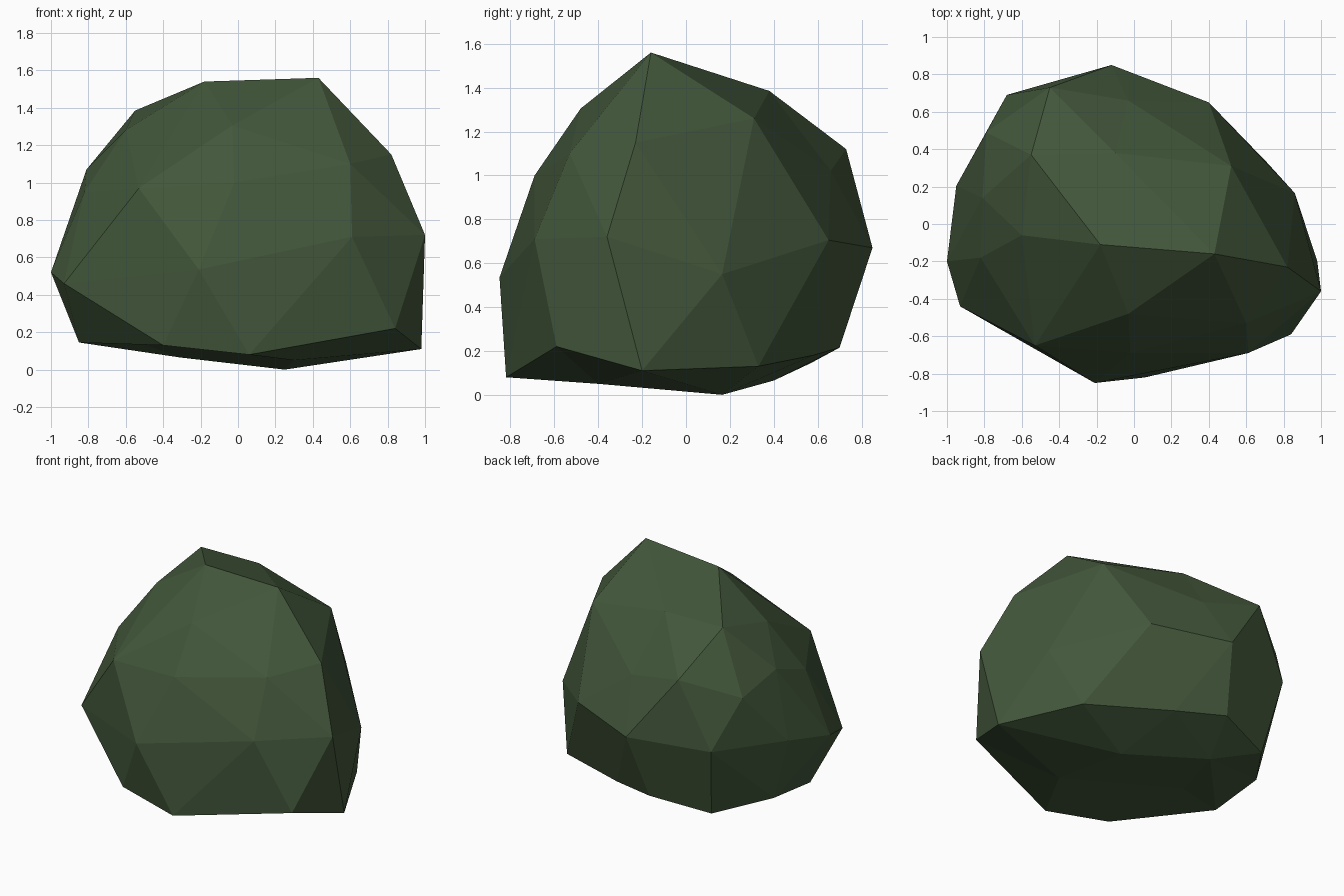
import bpy, bmesh
from mathutils import Vector

if "Cube" in bpy.data.objects:
    bpy.data.objects.remove(bpy.data.objects["Cube"])

# Faceted boulder: corner points in rough rings from crown to underside
crown = [(.43, -.16, 1.56), (-.18, -.11, 1.54), (-.55, .37, 1.385), (-.1, .38, 1.385)]
shoulder = [(-.03, -.48, 1.305), (-.6, -.06, 1.28), (.52, .31, 1.26), (.82, -.23, 1.15),
            (.6, -.53, 1.1), (-.02, -.69, 1.0), (-.53, -.65, .97), (-.82, -.18, .95),
            (-.81, .14, 1.07), (-.79, .49, .99), (-.45, .73, 1.12), (-.03, .66, 1.02)]
waist = [(1, -.36, .72), (.61, -.69, .71), (-.21, -.85, .535), (-.93, -.44, .46),
         (-1, -.2, .52), (-.95, .205, .62), (-.68, .69, .65), (-.12, .85, .67),
         (.4, .65, .705), (.86, .165, .55)]
foot = [(.98, -.2, .11), (.84, -.59, .22), (.06, -.82, .08), (-.4, -.73, .13),
        (-.85, -.19, .145), (-.85, .22, .19), (-.6, .57, .145), (-.2, .7, .215),
        (.14, .58, .18), (.71, .33, .13)]
underside = [(.25, .165, 0), (-.31, .4, .065), (.3, -.4, .05), (-.5, -.1, .135)]

# Wrap a skin over slightly rounded-out points, then pull corners back in place
center = Vector((0, 0, .75))
bm = bmesh.new()
home = {}
for p in crown + shoulder + waist + foot + underside:
    d = Vector(p) - center
    v = bm.verts.new(center + d.normalized() * d.length ** .6)
    home[v] = Vector(p)
bmesh.ops.convex_hull(bm, input=bm.verts[:])
for v in bm.verts:
    v.co = home[v]
bmesh.ops.delete(bm, geom=[v for v in bm.verts if not v.link_faces], context='VERTS')
bmesh.ops.recalc_face_normals(bm, faces=bm.faces[:])

mesh = bpy.data.meshes.new("boulder")
bm.to_mesh(mesh)
bm.free()
mat = bpy.data.materials.new("moss green")
mat.diffuse_color = (.055, .095, .043, 1)
mat.use_nodes = True
mat.node_tree.nodes["Principled BSDF"].inputs["Base Color"].default_value = mat.diffuse_color
mesh.materials.append(mat)
bpy.context.collection.objects.link(bpy.data.objects.new("boulder", mesh))
